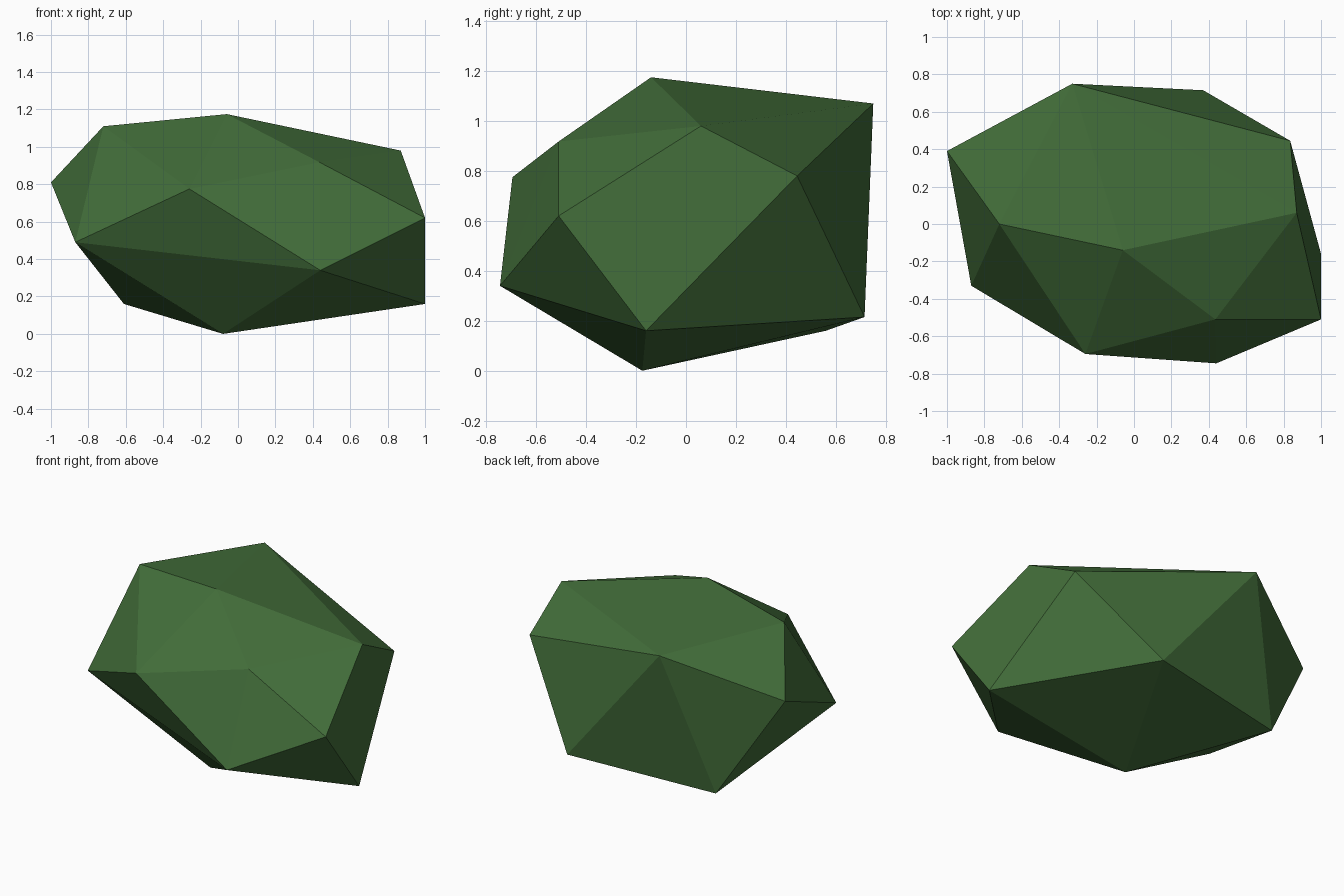
import bpy, bmesh

if "Cube" in bpy.data.objects:
    bpy.data.objects.remove(bpy.data.objects["Cube"])

# Corner points of the faceted boulder / bush
corners = [
    (-1.0, 0.39, 0.81), (-0.33, 0.75, 1.07), (0.37, 0.715, 0.215),
    (0.835, 0.445, 0.78), (0.87, 0.06, 0.98), (1.0, -0.16, 0.16),
    (1.0, -0.51, 0.62), (0.44, -0.745, 0.34), (-0.26, -0.695, 0.775),
    (-0.87, -0.33, 0.49), (-0.72, 0.0, 1.11), (-0.06, -0.14, 1.175),
    (0.435, -0.51, 0.918), (-0.08, -0.175, 0.0), (-0.61, 0.56, 0.16),
]

# Wrap the corners in a flat-faced convex skin
bm = bmesh.new()
for c in corners:
    bm.verts.new(c)
bmesh.ops.convex_hull(bm, input=bm.verts[:])
bmesh.ops.recalc_face_normals(bm, faces=bm.faces[:])
mesh = bpy.data.meshes.new("faceted_bush")
bm.to_mesh(mesh)
bm.free()

# Single leaf green colour
green = bpy.data.materials.new("leaf green")
green.diffuse_color = (0.055, 0.155, 0.042, 1)
green.use_nodes = True
green.node_tree.nodes["Principled BSDF"].inputs["Base Color"].default_value = green.diffuse_color
mesh.materials.append(green)

bush = bpy.data.objects.new("faceted_bush", mesh)
bpy.context.collection.objects.link(bush)
